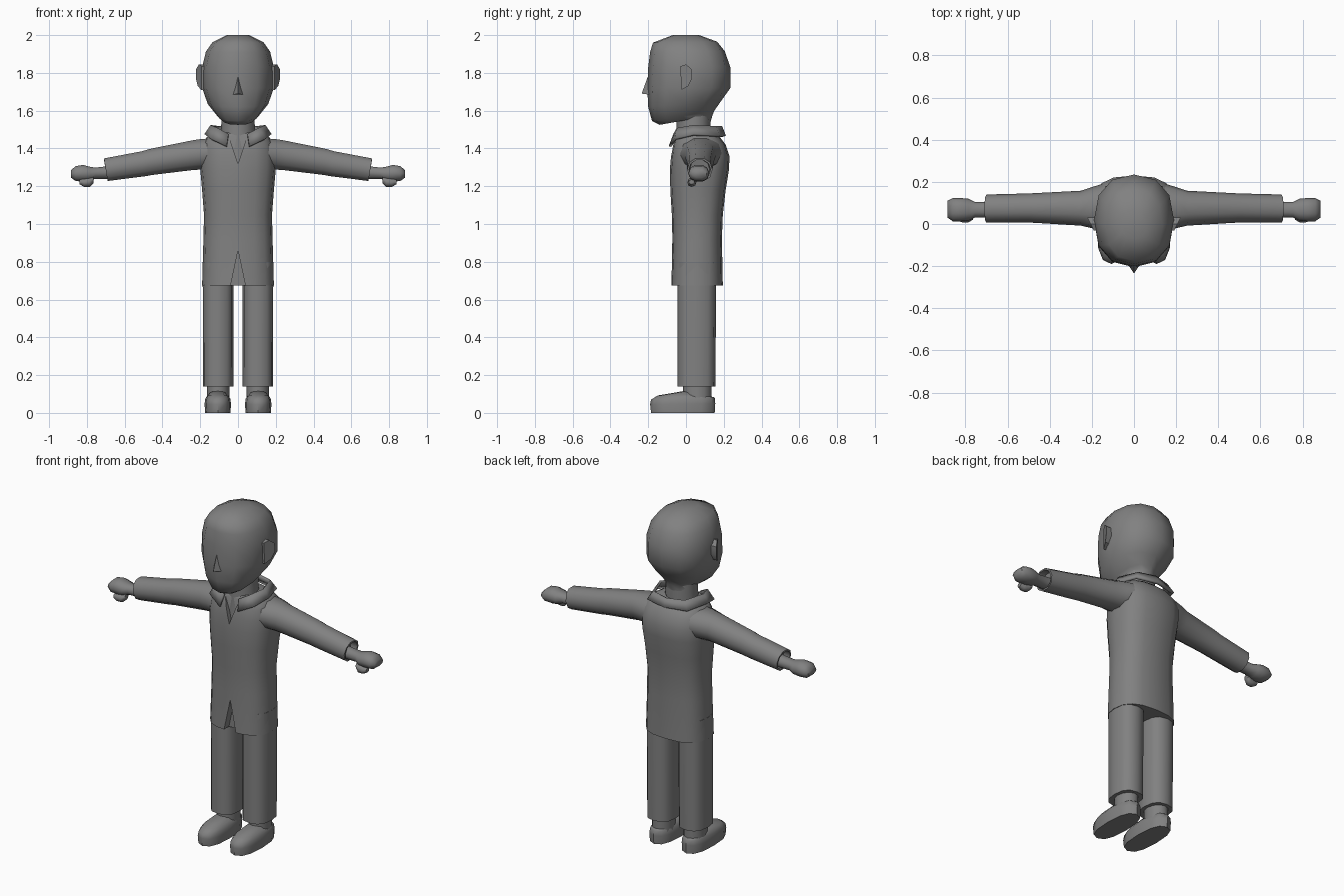
import bpy, bmesh, math
from mathutils import Vector

cube = bpy.data.objects.get("Cube")
if cube:
    bpy.data.objects.remove(cube, do_unlink=True)

grey = bpy.data.materials.new("plain grey")
grey.use_nodes = True
GREY = (0.22, 0.22, 0.22, 1)
grey.diffuse_color = GREY
grey.node_tree.nodes["Principled BSDF"].inputs["Base Color"].default_value = GREY


def make(name, verts, faces, angle=50):
    mesh = bpy.data.meshes.new(name)
    mesh.from_pydata([tuple(v) for v in verts], [], faces)
    bm = bmesh.new()
    bm.from_mesh(mesh)
    bmesh.ops.recalc_face_normals(bm, faces=bm.faces)
    bm.to_mesh(mesh)
    bm.free()
    mesh.materials.append(grey)
    obj = bpy.data.objects.new(name, mesh)
    bpy.context.collection.objects.link(obj)
    smooth(obj, angle)
    return obj


def smooth(obj, angle):
    bpy.ops.object.select_all(action="DESELECT")
    obj.select_set(True)
    bpy.context.view_layer.objects.active = obj
    bpy.ops.object.shade_smooth_by_angle(angle=math.radians(angle))


def oval(n, power):
    """Unit rounded-square outline; power 2 is a circle."""
    for i in range(n):
        a = math.tau * i / n
        c, s = math.cos(a), math.sin(a)
        yield (math.copysign(abs(c) ** (2 / power), c),
               math.copysign(abs(s) ** (2 / power), s))


def skin(name, rings, angle=50):
    """Join rings of points into a closed tube."""
    n = len(rings[0])
    faces = [(r * n + i, r * n + (i + 1) % n, (r + 1) * n + (i + 1) % n, (r + 1) * n + i)
             for r in range(len(rings) - 1) for i in range(n)]
    last = (len(rings) - 1) * n
    faces += [tuple(range(n))[::-1], tuple(range(last, last + n))]
    return make(name, [p for ring in rings for p in ring], faces, angle)


def upright(name, rows, x=0, n=12, power=2.0, angle=50):
    """Rows: front z, back z, front y, back y, half width."""
    rings = []
    for zf, zb, yf, yb, w in rows:
        rings.append([(x + w * c, (yf + yb) / 2 + (yb - yf) / 2 * s,
                       (zf + zb) / 2 + (zb - zf) / 2 * s) for c, s in oval(n, power)])
    return skin(name, rings, angle)


def sideways(name, side, rows, n=10, power=2.2, slant=0.0, angle=50):
    """Rows: x, low z, high z, front y, back y."""
    rings = []
    for x, lo, hi, yf, yb in rows:
        rings.append([(side * (x + slant * s), (yf + yb) / 2 + (yb - yf) / 2 * c,
                       (lo + hi) / 2 + (hi - lo) / 2 * s) for c, s in oval(n, power)])
    return skin(name, rings, angle)


def notch(target, half, z_wide, z_tip, depth):
    """Cut a triangular opening into the front."""
    pts = [(-half, z_wide), (half, z_wide), (0, z_tip)]
    rings = [[(x, y, z) for x, z in pts] for y in (-0.3, depth)]
    cutter = skin("cutter", rings)
    cutter.hide_render = True
    mod = target.modifiers.new("notch", "BOOLEAN")
    mod.operation, mod.solver, mod.object = "DIFFERENCE", "EXACT", cutter
    bpy.context.view_layer.objects.active = target
    bpy.ops.object.modifier_apply(modifier=mod.name)
    bpy.data.objects.remove(cutter, do_unlink=True)


# Head and neck
upright("head", [
    (2.0, 2.0, -.07, .07, .06), (1.96, 1.965, -.175, .165, .135),
    (1.91, 1.915, -.19, .205, .17), (1.83, 1.83, -.2, .235, .19),
    (1.72, 1.72, -.205, .235, .19), (1.62, 1.65, -.2, .185, .16),
    (1.545, 1.6, -.18, .15, .11), (1.525, 1.575, -.14, .14, .08),
    (1.56, 1.54, -.055, .13, .08)], power=2.3, angle=60)
upright("neck", [(1.6, 1.6, -.05, .13, .085), (1.5, 1.5, -.05, .13, .09),
                 (1.3, 1.3, -.06, .13, .1)])
make("nose", [(0, -.195, 1.8), (-.027, -.195, 1.685), (.027, -.195, 1.685),
              (0, -.235, 1.69), (0, -.15, 1.7)],
     [(0, 1, 3), (0, 3, 2), (1, 2, 3), (0, 4, 1), (0, 2, 4), (1, 4, 2)], 30)

# Coat body with neck opening and front vent
coat = upright("coat", [
    (.675, .675, -.08, .195, .19), (.92, .92, -.072, .19, .183),
    (1.05, 1.05, -.075, .195, .18), (1.18, 1.18, -.083, .21, .19),
    (1.29, 1.29, -.085, .228, .2), (1.36, 1.36, -.08, .23, .2),
    (1.42, 1.42, -.07, .21, .19), (1.46, 1.46, -.055, .18, .165),
    (1.485, 1.485, -.04, .15, .12)], n=16, power=2.6)
notch(coat, .06, 1.5, 1.32, -.05)
notch(coat, .042, .66, .86, -.03)
smooth(coat, 40)

# Folded collar: upper and lower edge from front opening to back centre
upper = [(.05, -.06, 1.475), (.105, -.045, 1.505), (.14, .04, 1.52), (.1, .155, 1.515), (0, .185, 1.515)]
lower = [(.06, -.085, 1.41), (.145, -.055, 1.45), (.172, .04, 1.472), (.13, .175, 1.465), (0, .205, 1.465)]
mirror = lambda pts: pts + [(-x, y, z) for x, y, z in pts[-2::-1]]
upper, lower = mirror(upper), mirror(lower)
m = len(upper)
collar = make("collar", upper + lower, [(i, i + 1, m + i + 1, m + i) for i in range(m - 1)], 30)
thick = collar.modifiers.new("thickness", "SOLIDIFY")
thick.thickness, thick.offset = .014, 0

for side, tag in ((1, "left"), (-1, "right")):
    # Ear, flaring outward toward the back
    outline = [(-.03, 1.835), (.0, 1.845), (.03, 1.82), (.032, 1.77), (.012, 1.73), (-.025, 1.71)]
    skin(f"{tag}_ear", [[(side * (base + .5 * (y + .03) * flare), y, z) for y, z in outline]
                        for base, flare in ((.165, 0), (.18, .7), (.192, 1))], 30)

    # Sleeve, with a recessed cuff opening
    sideways(f"{tag}_sleeve", side, [
        (.1, 1.29, 1.46, -.05, .205), (.2, 1.285, 1.452, -.02, .175),
        (.25, 1.282, 1.443, -.008, .158), (.46, 1.257, 1.4, .005, .147),
        (.5, 1.25, 1.388, .007, .145), (.7, 1.225, 1.35, .006, .14),
        (.7, 1.235, 1.34, .016, .13), (.66, 1.24, 1.34, .02, .125)], slant=.01)

    # Hand
    sideways(f"{tag}_hand", side, [
        (.65, 1.238, 1.312, .03, .105), (.755, 1.238, 1.3, .03, .105),
        (.785, 1.228, 1.305, .015, .12), (.82, 1.222, 1.315, .013, .123),
        (.86, 1.226, 1.308, .013, .123), (.885, 1.245, 1.285, .03, .11)], angle=60)
    sideways(f"{tag}_thumb", side, [
        (.765, 1.215, 1.25, .02, .055), (.785, 1.197, 1.245, .008, .055),
        (.815, 1.197, 1.24, .008, .05), (.838, 1.21, 1.235, .015, .045)], n=8, angle=60)

    # Trouser leg, ankle and shoe
    upright(f"{tag}_trouser_leg", [
        (.14, .14, -.045, .155, .08), (.45, .45, -.045, .158, .081),
        (.8, .8, -.045, .16, .082)], x=side * .105, power=2.6)
    upright(f"{tag}_ankle", [(.06, .06, -.015, .135, .06), (.16, .16, -.015, .135, .06)],
            x=side * .105)
    upright(f"{tag}_shoe", [
        (0, 0, -.185, .152, .067), (.045, .05, -.19, .155, .07),
        (.07, .08, -.185, .152, .066), (.092, .085, -.15, .145, .058),
        (.115, .085, -.015, .13, .045)], x=side * .107, power=2.5)
